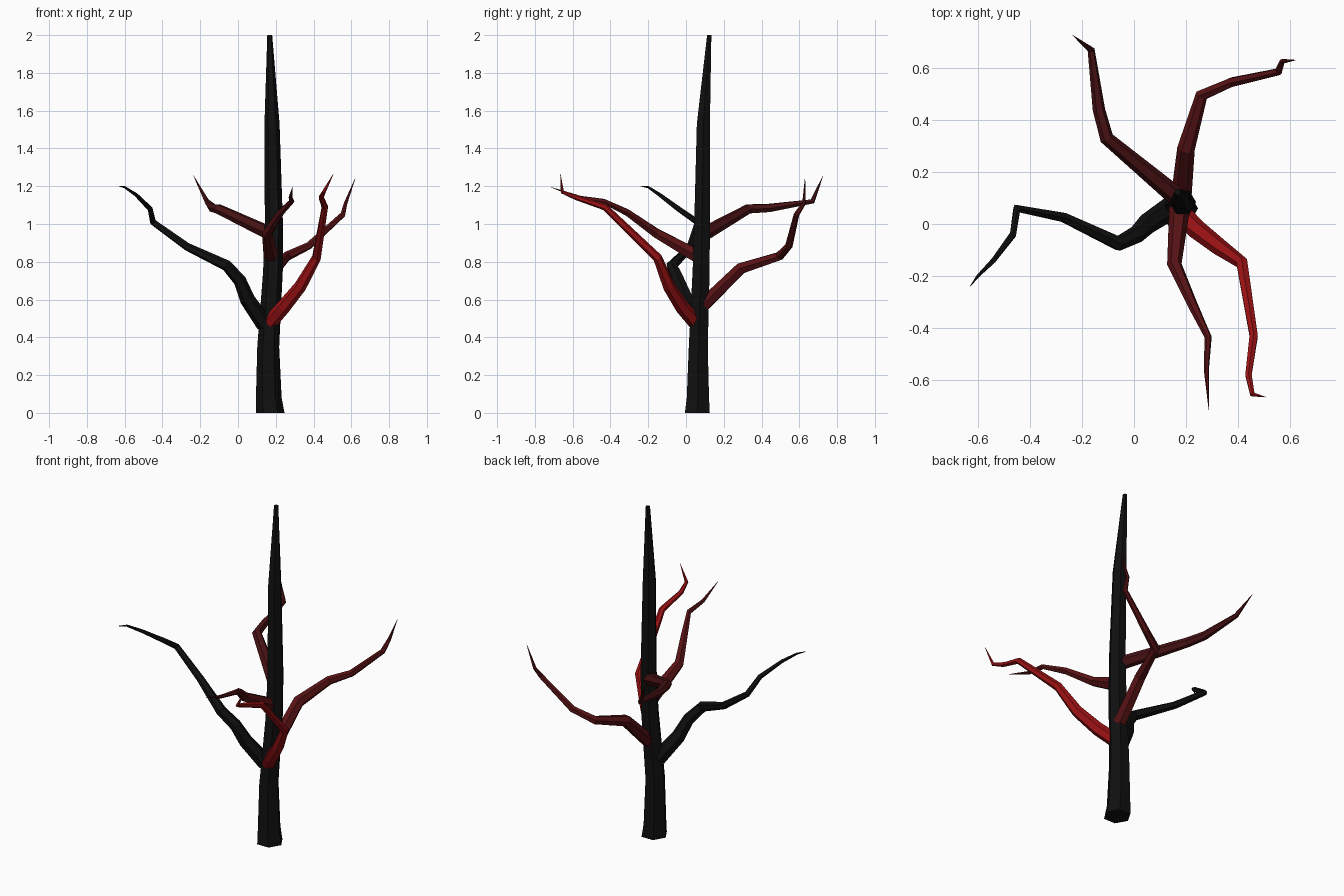
import bpy
import bmesh
from math import cos, sin, tau
from mathutils import Vector

cube = bpy.data.objects.get("Cube")
if cube:
    bpy.data.objects.remove(cube, do_unlink=True)

SIDES = 6


def material(name, rgb):
    mat = bpy.data.materials.new(name)
    mat.use_nodes = True
    mat.diffuse_color = (*rgb, 1)
    shader = mat.node_tree.nodes["Principled BSDF"]
    shader.inputs["Base Color"].default_value = (*rgb, 1)
    shader.inputs["Roughness"].default_value = 0.8
    return mat


def limb(name, mat, path, flat_rings=False):
    """Tapered six-sided tube along (x, y, z, radius) points."""
    points = [Vector(p[:3]) for p in path]
    bm = bmesh.new()
    rings = []
    side = Vector((1, 0, 0)) if flat_rings else None
    for i, (centre, p) in enumerate(zip(points, path)):
        ahead = points[min(i + 1, len(points) - 1)] - centre
        behind = centre - points[max(i - 1, 0)]
        axis = (ahead.normalized() + behind.normalized()).normalized()
        if flat_rings:
            axis = Vector((0, 0, 1))
        if side is None:
            side = axis.cross(Vector((0, 0, 1)))
        # Carry the ring's direction forward so the tube does not twist
        side = (side - axis * side.dot(axis)).normalized()
        up = axis.cross(side)
        rings.append([bm.verts.new(centre + p[3] * (cos(tau * k / SIDES) * side
                                                    + sin(tau * k / SIDES) * up))
                      for k in range(SIDES)])
    for low, high in zip(rings, rings[1:]):
        for k in range(SIDES):
            n = (k + 1) % SIDES
            bm.faces.new((low[k], low[n], high[n], high[k]))
    bm.faces.new(rings[0][::-1])
    bm.faces.new(rings[-1])
    bmesh.ops.recalc_face_normals(bm, faces=bm.faces)
    mesh = bpy.data.meshes.new(name)
    bm.to_mesh(mesh)
    bm.free()
    mesh.materials.append(mat)
    obj = bpy.data.objects.new(name, mesh)
    bpy.context.collection.objects.link(obj)
    return obj


black = material("charred black", (0.005, 0.005, 0.005))
bright = material("bright red", (0.33, 0.006, 0.007))
dark = material("dark red", (0.095, 0.006, 0.007))
deep = material("deep red", (0.065, 0.006, 0.007))

# Trunk
limb("trunk", black, [
    (.17, .06, 0, .076), (.163, .063, .08, .068), (.16, .065, .35, .058),
    (.185, .08, .75, .052), (.19, .085, 1.0, .048), (.18, .092, 1.53, .04),
    (.168, .123, 2.0, .013)], flat_rings=True)

# Branches
limb("right_branch", black, [
    (.14, .06, .47, .045), (.05, 0, .6, .04), (.01, -.04, .7, .034),
    (-.06, -.075, .78, .03), (-.27, .025, .88, .021), (-.45, .06, 1.01, .017),
    (-.465, -.04, 1.08, .014), (-.54, -.14, 1.155, .01),
    (-.6, -.2, 1.195, .006), (-.63, -.24, 1.2, .001)])
limb("front_left_branch", bright, [
    (.17, .05, .48, .04), (.24, -.02, .56, .038), (.33, -.09, .67, .033),
    (.415, -.15, .82, .025), (.46, -.43, 1.09, .018), (.44, -.58, 1.14, .014),
    (.455, -.655, 1.17, .01), (.505, -.665, 1.265, .001)])
limb("back_left_branch", dark, [
    (.18, .09, .57, .04), (.2, .29, .765, .034), (.26, .495, .83, .025),
    (.375, .545, .885, .02), (.555, .585, 1.05, .015),
    (.57, .625, 1.11, .01), (.62, .63, 1.24, .001)])
limb("back_right_branch", deep, [
    (.17, .1, .95, .038), (-.105, .33, 1.08, .027), (-.135, .44, 1.085, .024),
    (-.165, .67, 1.12, .014), (-.235, .725, 1.255, .001)])
limb("front_branch", dark, [
    (.175, .06, .83, .04), (.155, -.155, .95, .028), (.225, -.31, 1.06, .02),
    (.285, -.435, 1.12, .014), (.278, -.56, 1.14, .01),
    (.288, -.715, 1.195, .001)])
